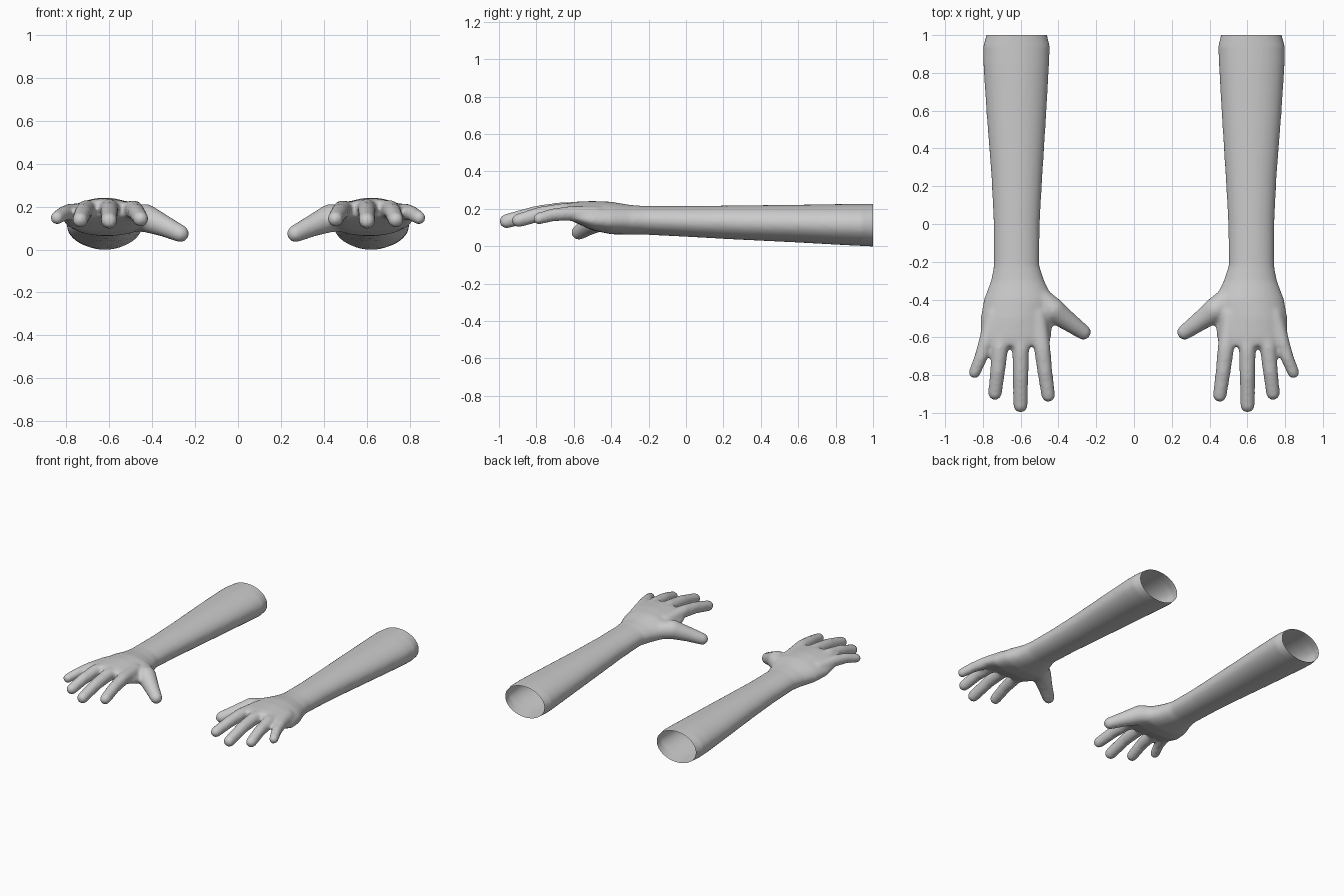
import bpy, bmesh, math
from mathutils import Vector, Matrix

if "Cube" in bpy.data.objects:
    bpy.data.objects.remove(bpy.data.objects["Cube"])

SIDES = 40

# Forearm and palm cross-sections: y, x min, x max, z min, z max, arch droop
SECTIONS = [
    (1.08, -0.799, -0.441, -0.005, 0.227, 0),
    (0.85, -0.798, -0.449, 0.006, 0.226, 0),
    (0.60, -0.782, -0.463, 0.020, 0.222, 0),
    (0.25, -0.755, -0.485, 0.037, 0.218, 0),
    (0.00, -0.743, -0.499, 0.051, 0.215, 0),
    (-0.22, -0.742, -0.501, 0.062, 0.215, 0),
    (-0.30, -0.757, -0.475, 0.062, 0.221, 0.005),
    (-0.40, -0.795, -0.425, 0.064, 0.238, 0.015),
    (-0.50, -0.813, -0.430, 0.085, 0.242, 0.025),
    (-0.60, -0.812, -0.438, 0.130, 0.238, 0.028),
    (-0.645, -0.800, -0.450, 0.155, 0.230, 0.025),
]

# Finger joints: x, y, z, radius
FINGERS = [
    [(-0.74, -0.48, 0.165, 0.05), (-0.782, -0.62, 0.175, 0.040),
     (-0.812, -0.71, 0.168, 0.035), (-0.844, -0.787, 0.148, 0.032)],
    [(-0.67, -0.48, 0.175, 0.05), (-0.710, -0.66, 0.187, 0.044),
     (-0.722, -0.78, 0.172, 0.040), (-0.736, -0.896, 0.138, 0.037)],
    [(-0.60, -0.48, 0.180, 0.05), (-0.600, -0.66, 0.192, 0.045),
     (-0.600, -0.80, 0.176, 0.041), (-0.601, -0.960, 0.134, 0.039)],
    [(-0.51, -0.48, 0.175, 0.05), (-0.486, -0.66, 0.186, 0.044),
     (-0.472, -0.78, 0.172, 0.040), (-0.454, -0.906, 0.143, 0.037)],
    [(-0.53, -0.37, 0.145, 0.06), (-0.430, -0.455, 0.146, 0.066),
     (-0.345, -0.518, 0.110, 0.051), (-0.268, -0.573, 0.074, 0.041)],
]


def add_loft(bm):
    rings = []
    for y, x0, x1, z0, z1, droop in SECTIONS:
        ring = []
        for i in range(SIDES):
            a = 2 * math.pi * i / SIDES
            x = (x0 + x1) / 2 + (x1 - x0) / 2 * math.cos(a)
            z = (z0 + z1) / 2 + (z1 - z0) / 2 * math.sin(a) - droop * math.cos(a) ** 2
            ring.append(bm.verts.new((x, y, z)))
        rings.append(ring)
    for a, b in zip(rings, rings[1:]):
        for i in range(SIDES):
            j = (i + 1) % SIDES
            bm.faces.new((a[i], a[j], b[j], b[i]))
    bm.faces.new(rings[0])
    bm.faces.new(rings[-1])


def add_finger(bm, joints):
    for x, y, z, r in joints:
        bmesh.ops.create_uvsphere(bm, u_segments=24, v_segments=16, radius=r,
                                  matrix=Matrix.Translation((x, y, z)))
    for p, q in zip(joints, joints[1:]):
        a, b = Vector(p[:3]), Vector(q[:3])
        rot = (b - a).to_track_quat('Z', 'Y').to_matrix().to_4x4()
        bmesh.ops.create_cone(bm, cap_ends=True, segments=24, radius1=p[3], radius2=q[3],
                              depth=(b - a).length,
                              matrix=Matrix.Translation((a + b) / 2) @ rot)


def add_object(name, bm):
    mesh = bpy.data.meshes.new(name)
    bm.to_mesh(mesh)
    bm.free()
    ob = bpy.data.objects.new(name, mesh)
    bpy.context.collection.objects.link(ob)
    return ob


# Overlapping solids fused into one skin
bm = bmesh.new()
add_loft(bm)
for joints in FINGERS:
    add_finger(bm, joints)
bmesh.ops.recalc_face_normals(bm, faces=bm.faces[:])
base = add_object("arm_base", bm)
remesh = base.modifiers.new("fuse", 'REMESH')
remesh.mode = 'VOXEL'
remesh.voxel_size = 0.01
smooth = base.modifiers.new("soften", 'SMOOTH')
smooth.factor = 0.5
smooth.iterations = 12
fused = bpy.data.meshes.new_from_object(
    base.evaluated_get(bpy.context.evaluated_depsgraph_get()))
bpy.data.objects.remove(base)

# Open elbow end, with slightly clipped sides; then one arm per side
CUTS = [((0, 1, 0), (0, 1, 0)),
        ((-0.770, 1, 0), (-0.055, 0.025, 0)),
        ((-0.468, 1, 0), (0.055, 0.025, 0))]
for name, side in (("right_arm", 1), ("left_arm", -1)):
    bm = bmesh.new()
    bm.from_mesh(fused)
    for co, no in CUTS:
        bmesh.ops.bisect_plane(bm, geom=bm.verts[:] + bm.edges[:] + bm.faces[:],
                               plane_co=co, plane_no=Vector(no).normalized(),
                               clear_outer=True) if no[0] == 0 else None
    # Pull the rim inward at the sides
    for v in bm.verts:
        if v.co.y > 0.94:
            t = (v.co.y - 0.94) / 0.06
            v.co.x = -0.62 + (v.co.x + 0.62) * (1 - 0.09 * t)
    if side < 0:
        bmesh.ops.scale(bm, vec=(-1, 1, 1), verts=bm.verts[:])
        bmesh.ops.reverse_faces(bm, faces=bm.faces[:])
    for f in bm.faces:
        f.smooth = True
    add_object(name, bm)
bpy.data.meshes.remove(fused)
